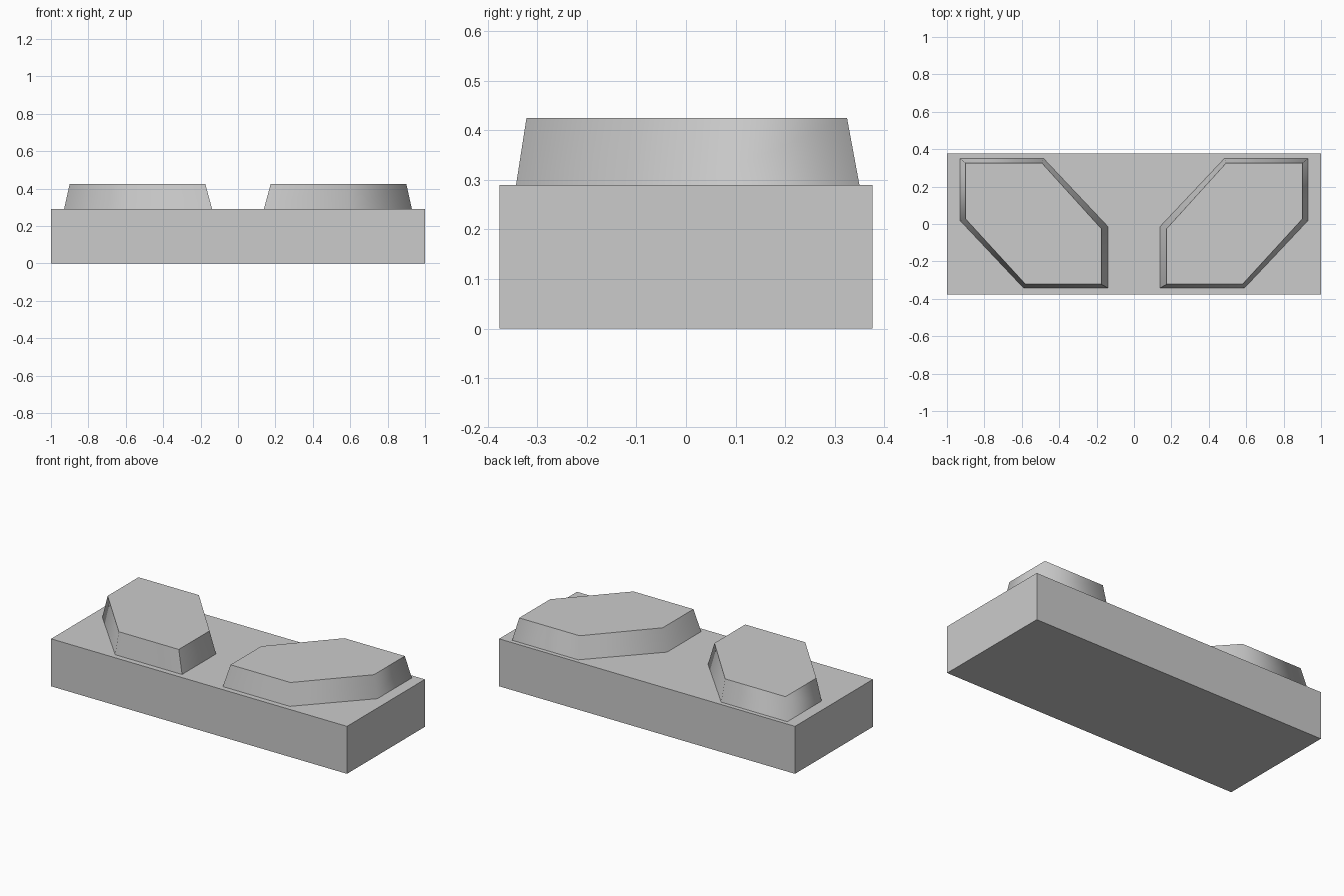
import bpy
import bmesh

cube = bpy.data.objects.get("Cube")
if cube:
    bpy.data.objects.remove(cube, do_unlink=True)

grey = bpy.data.materials.new("plain_grey")
grey.use_nodes = True
colour = (0.6, 0.6, 0.6, 1)
grey.diffuse_color = colour
grey.node_tree.nodes["Principled BSDF"].inputs["Base Color"].default_value = colour

BASE_TOP = 0.29
PAD_TOP = 0.425

# Pad outline at foot and top, counter-clockwise from the inner front corner
FOOT = [(0.138, -0.343), (0.59, -0.343), (0.93, 0.018),
        (0.93, 0.35), (0.483, 0.35), (0.138, -0.015)]
CROWN = [(0.175, -0.322), (0.58, -0.322), (0.90, 0.027),
         (0.90, 0.325), (0.492, 0.325), (0.175, -0.025)]


def add_object(name, bm):
    bmesh.ops.recalc_face_normals(bm, faces=bm.faces)
    mesh = bpy.data.meshes.new(name)
    bm.to_mesh(mesh)
    bm.free()
    mesh.materials.append(grey)
    obj = bpy.data.objects.new(name, mesh)
    bpy.context.collection.objects.link(obj)
    return obj


def add_pad(name, side):
    bm = bmesh.new()
    foot = [bm.verts.new((side * x, y, BASE_TOP)) for x, y in FOOT]
    crown = [bm.verts.new((side * x, y, PAD_TOP)) for x, y in CROWN]
    top = bm.faces.new(crown)
    count = len(foot)
    # Sloping walls, shaded as one soft band
    for i in range(count):
        j = (i + 1) % count
        wall = bm.faces.new((foot[i], foot[j], crown[j], crown[i]))
        wall.smooth = True
    # Crisp rim and one crisp inner front corner
    for edge in top.edges:
        edge.smooth = False
    bm.edges.get((foot[0], crown[0])).smooth = False
    add_object(name, bm)


# Slab
bm = bmesh.new()
bmesh.ops.create_cube(bm, size=1)
for v in bm.verts:
    v.co.x *= 2
    v.co.y *= 0.752
    v.co.z = (v.co.z + 0.5) * BASE_TOP
add_object("base_slab", bm)

# Mirrored raised pads
add_pad("left_pad", 1)
add_pad("right_pad", -1)
